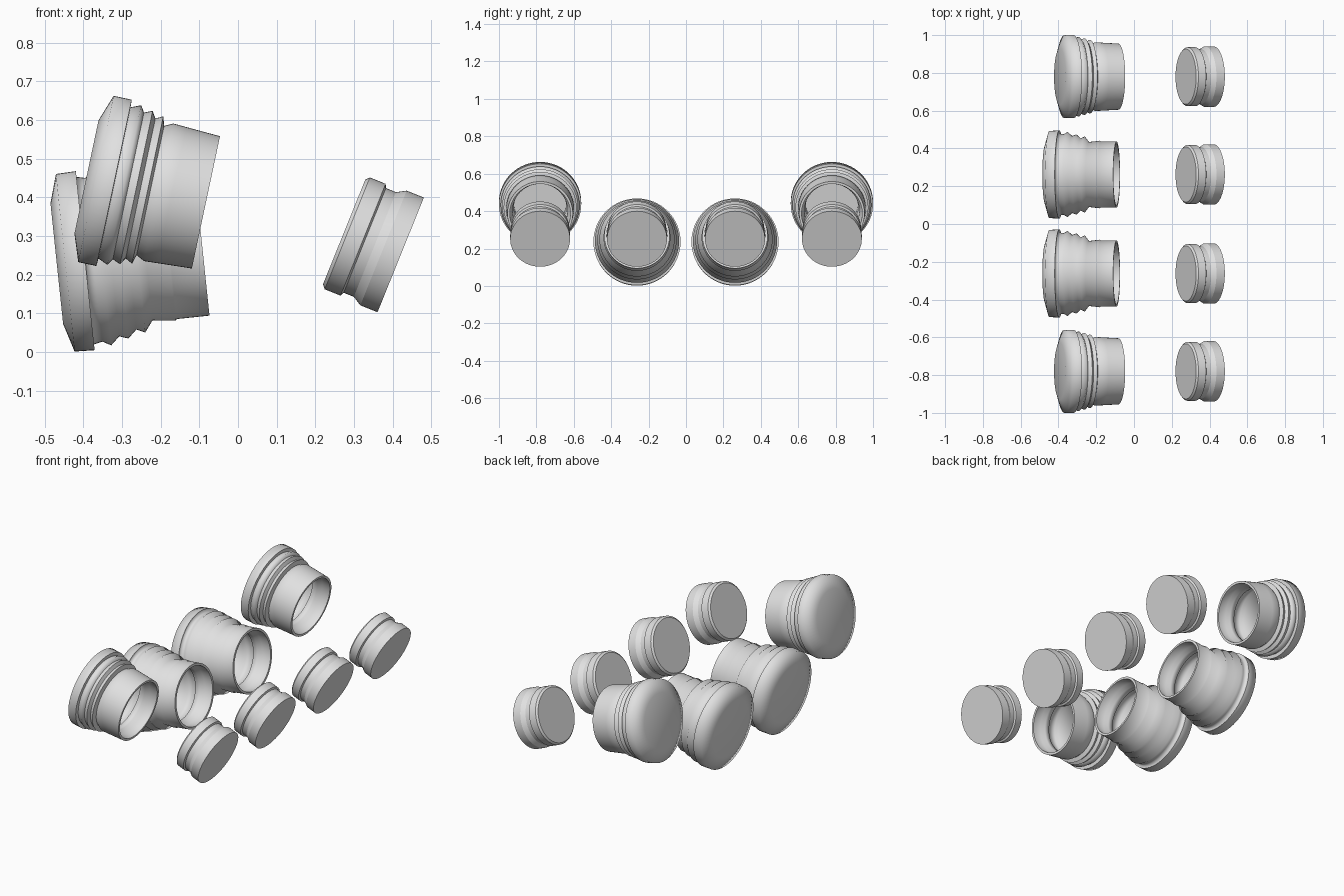
import bpy, bmesh
from math import radians, sin, cos, tau

cube = bpy.data.objects.get("Cube")
if cube:
    bpy.data.objects.remove(cube)

SIDES = 64

grey = bpy.data.materials.new("light_grey")
grey.use_nodes = True
grey.diffuse_color = (0.75, 0.75, 0.75, 1)
grey.node_tree.nodes["Principled BSDF"].inputs["Base Color"].default_value = (0.75, 0.75, 0.75, 1)


def lathe(name, profile, smooth_angle):
    """Spin (radius, height) points about local z; flat discs close both ends."""
    bm = bmesh.new()
    rings = [[bm.verts.new((r * cos(tau * i / SIDES), r * sin(tau * i / SIDES), h))
              for i in range(SIDES)] for r, h in profile]
    for a, b in zip(rings, rings[1:]):
        for i in range(SIDES):
            j = (i + 1) % SIDES
            bm.faces.new((a[i], a[j], b[j], b[i]))
    bm.faces.new(rings[0])
    bm.faces.new(rings[-1])
    bmesh.ops.recalc_face_normals(bm, faces=bm.faces)
    mesh = bpy.data.meshes.new(name)
    bm.to_mesh(mesh)
    bm.free()
    mesh.materials.append(grey)
    ob = bpy.data.objects.new(name, mesh)
    bpy.context.collection.objects.link(ob)
    bpy.ops.object.select_all(action='DESELECT')
    ob.select_set(True)
    bpy.context.view_layer.objects.active = ob
    bpy.ops.object.shade_smooth_by_angle(angle=radians(smooth_angle))
    return ob


def pair(ob, x, y, z, tilt):
    """Lay the part along +x, dipped by tilt degrees, with a twin on the other side."""
    twin = ob.copy()
    bpy.context.collection.objects.link(twin)
    base = ob.name
    for part, side, word in ((ob, -1, "front"), (twin, 1, "back")):
        part.name = f"{base}_{word}"
        part.location = (x, side * y, z)
        part.rotation_euler = (0, radians(90 + tilt), 0)


# Hollow socket shared by all cups, from the rim inwards
socket = [(.162, 0), (.162, -.05), (.147, -.07), (.147, -.1),
          (.157, -.105), (.157, -.15), (.14, -.16), (.14, -.27)]

# Short cups: closed end, flange, ridges, collar
short_cup = [(.15, -.316), (.22, -.291), (.22, -.243), (.2, -.242),
             (.211, -.216), (.194, -.205), (.203, -.184), (.185, -.173),
             (.195, -.154), (.171, -.147), (.182, -.125), (.18, -.09), (.175, 0)]
pair(lathe("short_cup", short_cup + socket, 80), -.083, .78, .387, 12)

# Long cups
long_cup = [(.157, -.379), (.231, -.357), (.233, -.305), (.218, -.305),
            (.213, -.283), (.225, -.261), (.204, -.238), (.212, -.215),
            (.191, -.192), (.201, -.17), (.172, -.148), (.179, -.089),
            (.175, -.085), (.175, 0)]
pair(lathe("long_cup", long_cup + socket, 80), -.092, .262, .268, -6)

# Solid plugs with a groove
plug = [(.146, -.158), (.156, -.149), (.156, -.105), (.146, -.1),
        (.146, -.072), (.16, -.048), (.16, 0)]
for label, y in (("outer_plug", .78), ("inner_plug", .262)):
    pair(lathe(label, plug, 30), .421, y, .251, 22)
